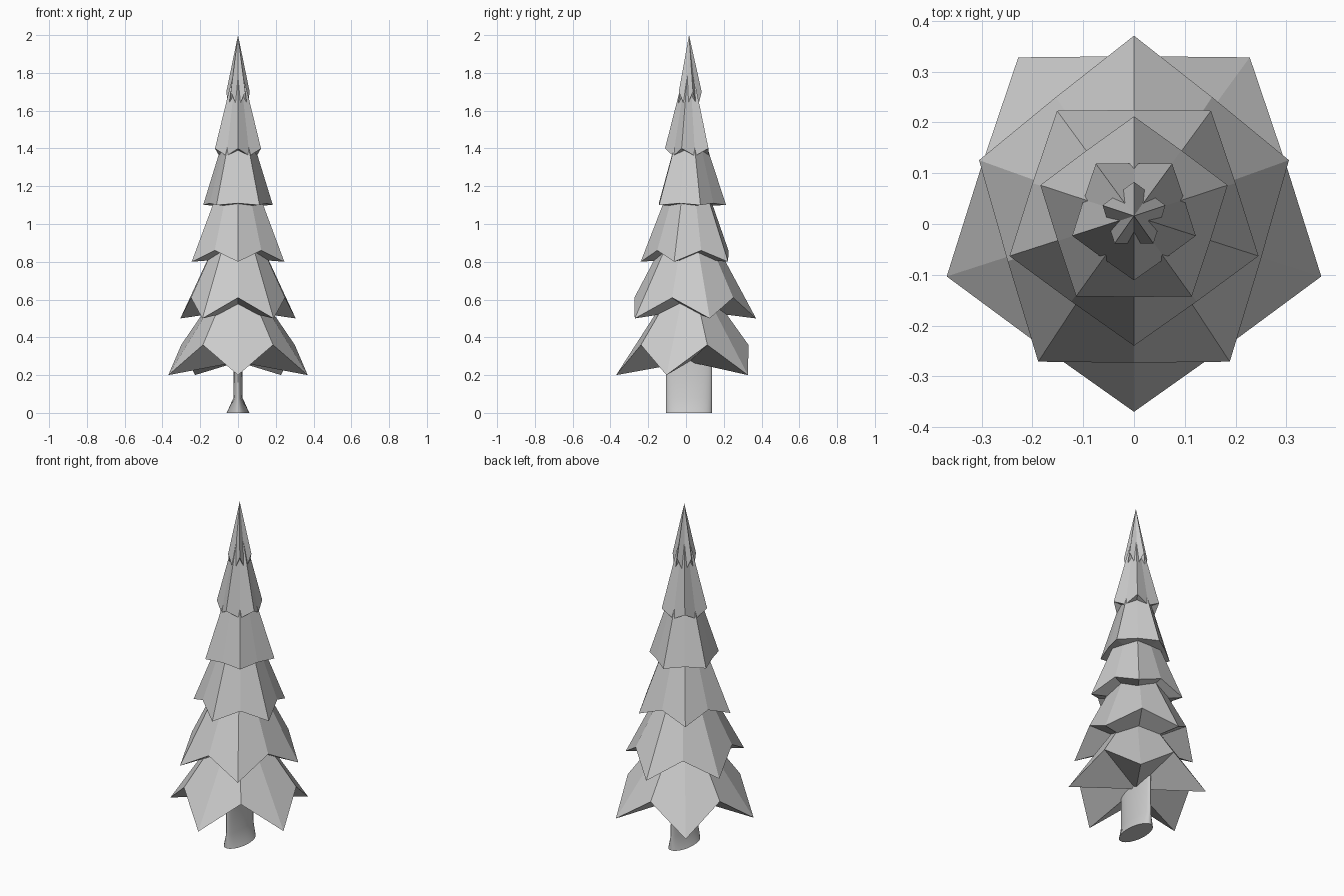
import bpy, bmesh
from math import sin, cos, pi, radians

if "Cube" in bpy.data.objects:
    bpy.data.objects.remove(bpy.data.objects["Cube"])

CY = 0.016  # tree axis sits slightly behind the origin


def finish(name, bm):
    bmesh.ops.recalc_face_normals(bm, faces=bm.faces)
    mesh = bpy.data.meshes.new(name)
    bm.to_mesh(mesh)
    bm.free()
    obj = bpy.data.objects.new(name, mesh)
    bpy.context.collection.objects.link(obj)
    return obj


def branch_tier(name, rx, ry, tip_z, valley_z, apex_z, start):
    """Five-pointed pleated cone with a fan-shaped underside."""
    bm = bmesh.new()
    apex = bm.verts.new((0, CY, apex_z))
    under = bm.verts.new((0, CY, (tip_z + valley_z) / 2 - 0.01))
    ring = []
    for i in range(10):
        a = start + i * pi / 5
        k, z = (1.0, tip_z) if i % 2 == 0 else (0.815, valley_z)
        ring.append(bm.verts.new((rx * k * cos(a), CY + ry * k * sin(a), z)))
    for i in range(10):
        a, b = ring[i], ring[(i + 1) % 10]
        bm.faces.new((a, b, apex))
        bm.faces.new((b, a, under))
    return finish(name, bm)


# Branch tiers, bottom to top, each turned half a step from the last
tiers = [
    (0.388, 0.386, 0.36, 0.80),
    (0.321, 0.355, 0.61, 1.16),
    (0.258, 0.256, 0.86, 1.46),
    (0.194, 0.196, 1.11, 1.70),
    (0.128, 0.127, 1.36, 1.90),
    (0.065, 0.067, 1.61, 2.00),
]
for i, (rx, ry, valley, apex) in enumerate(tiers):
    branch_tier(f"branch_tier_{i + 1}", rx, ry, 0.2 + 0.3 * i, valley, apex,
                radians(-90 if i % 2 == 0 else 90))

# Trunk: flattened cylinder that flares sideways at the foot
N = 32
bm = bmesh.new()
rings = []
for rx, z in ((0.06, 0), (0.024, 0.08), (0.022, 0.3)):
    rings.append([bm.verts.new((rx * cos(2 * pi * j / N),
                                CY + 0.122 * sin(2 * pi * j / N), z))
                  for j in range(N)])
for lo, hi in zip(rings, rings[1:]):
    for j in range(N):
        k = (j + 1) % N
        bm.faces.new((lo[j], lo[k], hi[k], hi[j]))
bm.faces.new(rings[0][::-1])
bm.faces.new(rings[-1])
trunk = finish("trunk", bm)
bpy.context.view_layer.objects.active = trunk
trunk.select_set(True)
bpy.ops.object.shade_smooth_by_angle(angle=radians(35))
